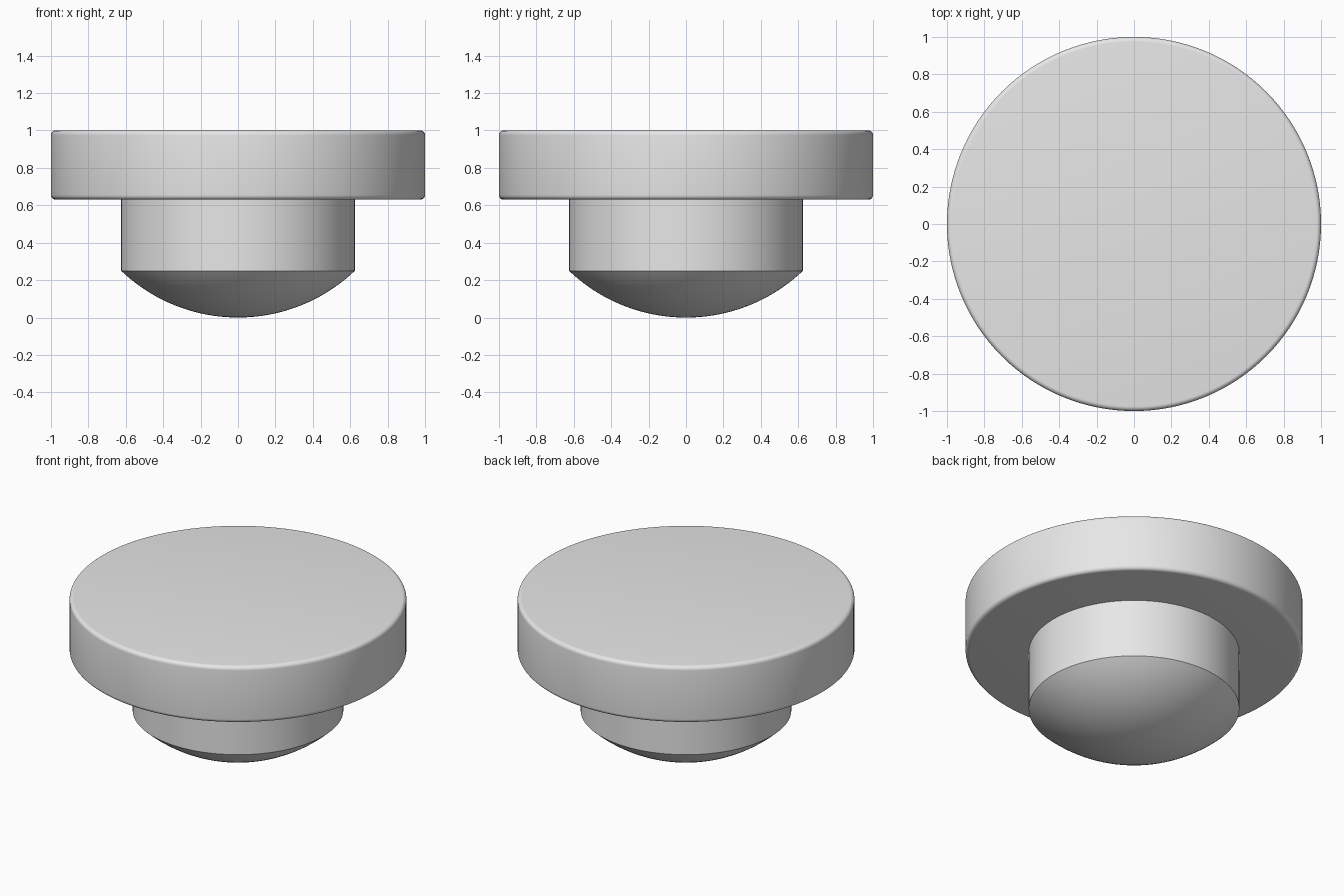
import bpy
import bmesh
from math import sin, cos, asin, pi, radians

cube = bpy.data.objects.get("Cube")
if cube:
    bpy.data.objects.remove(cube, do_unlink=True)

SEGMENTS = 128
HEAD_RADIUS, HEAD_BOTTOM, HEAD_TOP, ROUNDING = 1.0, 0.63, 1.0, 0.025
STEM_RADIUS, DOME_HEIGHT = 0.625, 0.25

grey = bpy.data.materials.new("plain_grey")
grey.use_nodes = True
grey.diffuse_color = (0.8, 0.8, 0.8, 1)
grey.node_tree.nodes["Principled BSDF"].inputs["Base Color"].default_value = (0.8, 0.8, 0.8, 1)


def lathe(name, profile):
    """Spin a (radius, height) profile around the z axis."""
    bm = bmesh.new()
    verts = [bm.verts.new((r, 0, z)) for r, z in profile]
    edges = [bm.edges.new(pair) for pair in zip(verts, verts[1:])]
    bmesh.ops.spin(bm, geom=verts + edges, cent=(0, 0, 0), axis=(0, 0, 1),
                   angle=2 * pi, steps=SEGMENTS)
    bmesh.ops.remove_doubles(bm, verts=bm.verts, dist=0.0001)
    bmesh.ops.recalc_face_normals(bm, faces=bm.faces)
    mesh = bpy.data.meshes.new(name)
    bm.to_mesh(mesh)
    bm.free()
    mesh.materials.append(grey)
    obj = bpy.data.objects.new(name, mesh)
    bpy.context.collection.objects.link(obj)
    bpy.ops.object.select_all(action="DESELECT")
    obj.select_set(True)
    bpy.context.view_layer.objects.active = obj
    bpy.ops.object.shade_smooth_by_angle(angle=radians(30))
    return obj


def arc(cx, cz, radius, start, end, steps):
    """Points on a circular arc, angles measured from the +x direction."""
    angles = [start + (end - start) * i / steps for i in range(steps + 1)]
    return [(cx + radius * cos(a), cz + radius * sin(a)) for a in angles]


# Wide flat head with rounded rims
inner = HEAD_RADIUS - ROUNDING
lathe("head_disc",
      [(0, HEAD_BOTTOM)]
      + arc(inner, HEAD_BOTTOM + ROUNDING, ROUNDING, -pi / 2, 0, 6)
      + arc(inner, HEAD_TOP - ROUNDING, ROUNDING, 0, pi / 2, 6)
      + [(0, HEAD_TOP)])

# Stem with a shallow spherical dome underneath
sphere = (STEM_RADIUS ** 2 + DOME_HEIGHT ** 2) / (2 * DOME_HEIGHT)
half_angle = asin(STEM_RADIUS / sphere)
dome = arc(0, sphere, sphere, -pi / 2, -pi / 2 + half_angle, 20)
lathe("domed_stem",
      dome + [(STEM_RADIUS, HEAD_BOTTOM + 0.01), (0, HEAD_BOTTOM + 0.01)])
